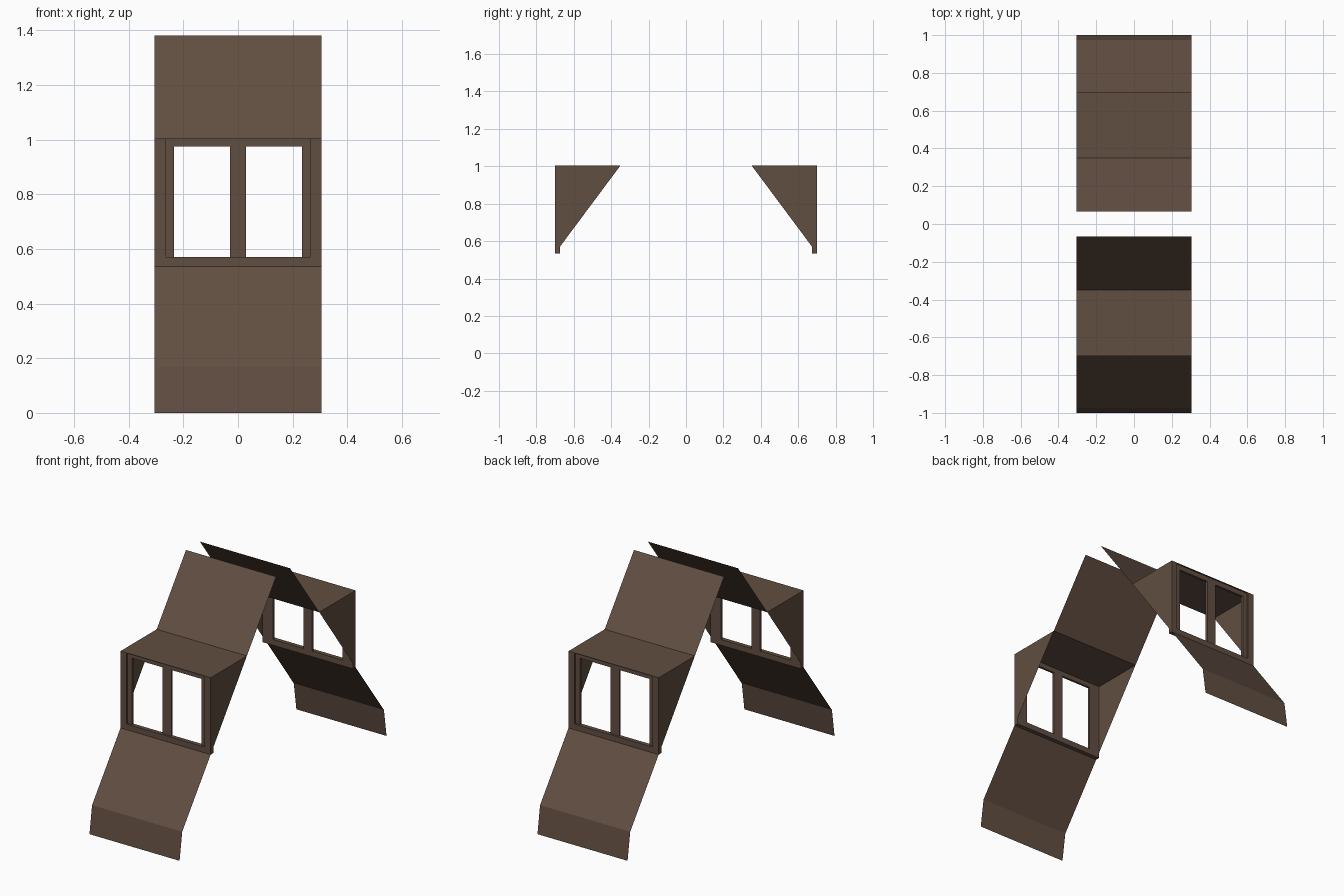
import bpy
import bmesh
from math import pi
from mathutils import Matrix

cube = bpy.data.objects.get("Cube")
if cube:
    bpy.data.objects.remove(cube, do_unlink=True)

brown = bpy.data.materials.new("dark brown")
brown.use_nodes = True
colour = (0.12, 0.077, 0.054, 1)
brown.diffuse_color = colour
brown.node_tree.nodes["Principled BSDF"].inputs["Base Color"].default_value = colour

HALF = 0.305                    # half width of the roof strip
FRONT, DEPTH = -0.70, 0.026     # dormer wall plane and thickness
SILL, TOP = 0.535, 1.005        # dormer wall bottom and top
JAMB, OPEN_X, MULLION = 0.265, 0.235, 0.03
SILL_TOP, HEAD = 0.57, 0.975
RECESS = 0.012


def finish(name, bm, turn):
    """Store the mesh, turned to the front or the back slope."""
    bm.transform(Matrix.Rotation(turn, 4, "Z"))
    mesh = bpy.data.meshes.new(name)
    bm.to_mesh(mesh)
    bm.free()
    mesh.materials.append(brown)
    obj = bpy.data.objects.new(name, mesh)
    bpy.context.collection.objects.link(obj)


def sheet(name, profile, turn):
    """Thin sheet swept across the width along a (y, z) profile."""
    bm = bmesh.new()
    rows = [[bm.verts.new((x, y, z)) for x in (-HALF, HALF)] for y, z in profile]
    for a, b in zip(rows, rows[1:]):
        bm.faces.new((a[0], a[1], b[1], b[0]))
    finish(name, bm, turn)


def cheek(name, side, turn):
    """Triangular side wall of the dormer."""
    bm = bmesh.new()
    points = [(FRONT, SILL), (-0.35, TOP), (FRONT, TOP)]
    verts = [bm.verts.new((side * HALF, y, z)) for y, z in points]
    bm.faces.new(verts if side > 0 else verts[::-1])
    finish(name, bm, turn)


def bar(name, x0, x1, z0, z1, turn, recess=0.0):
    """Rectangular bar of the window wall."""
    bm = bmesh.new()
    y0, y1 = FRONT + recess, FRONT + DEPTH
    size = Matrix.Diagonal((x1 - x0, y1 - y0, z1 - z0, 1))
    place = Matrix.Translation(((x0 + x1) / 2, (y0 + y1) / 2, (z0 + z1) / 2))
    bmesh.ops.create_cube(bm, size=1, matrix=place @ size)
    finish(name, bm, turn)


for end, turn in (("front", 0), ("back", pi)):
    # Roof sheets: eave skirt and lower slope, dormer top and upper slope
    sheet(end + "_lower_roof", [(-1, 0), (-0.975, 0.168), (FRONT, SILL)], turn)
    sheet(end + "_upper_roof", [(FRONT, TOP), (-0.35, TOP), (-0.067, 1.382)], turn)

    # Window wall
    bar(end + "_sill", -HALF, HALF, SILL, SILL_TOP, turn)
    bar(end + "_window_head", -JAMB, JAMB, HEAD, TOP, turn, RECESS)
    bar(end + "_mullion", -MULLION, MULLION, SILL_TOP, HEAD, turn, RECESS)
    for label, side in (("left", 1), ("right", -1)):
        cheek(f"{end}_{label}_cheek", side, turn)
        bar(f"{end}_{label}_post", *sorted((side * JAMB, side * HALF)),
            SILL_TOP, TOP, turn)
        bar(f"{end}_{label}_window_jamb", *sorted((side * OPEN_X, side * JAMB)),
            SILL_TOP, HEAD, turn, RECESS)
